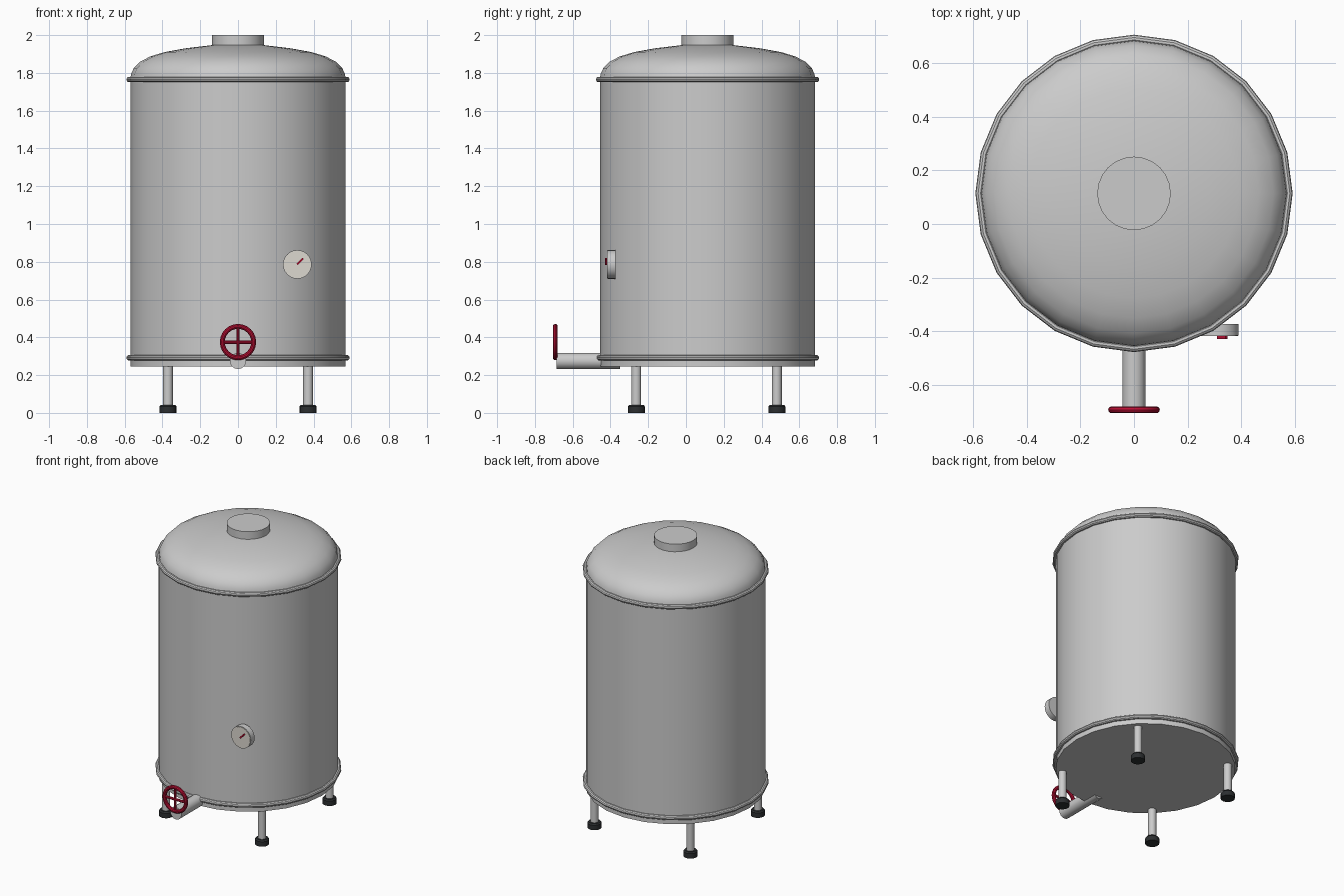
import bpy
from math import pi, radians, cos, sin

if "Cube" in bpy.data.objects:
    bpy.data.objects.remove(bpy.data.objects["Cube"])

CY = 0.114          # tank axis, offset in y
SIDES = 24


def material(name, rgb):
    m = bpy.data.materials.new(name)
    m.diffuse_color = (*rgb, 1)
    m.use_nodes = True
    m.node_tree.nodes["Principled BSDF"].inputs["Base Color"].default_value = m.diffuse_color
    return m


RED = material("red", (0.5, 0.005, 0.035))
BLACK = material("black_rubber", (0.025, 0.028, 0.03))
CREAM = material("cream", (0.72, 0.69, 0.63))


def finish(name, mat=None):
    ob = bpy.context.object
    ob.name = name
    if mat:
        ob.data.materials.append(mat)
    bpy.ops.object.shade_smooth_by_angle(angle=radians(35))
    return ob


def cyl(name, r, depth, loc, rot=(0, 0, 0), n=16, mat=None):
    bpy.ops.mesh.primitive_cylinder_add(vertices=n, radius=r, depth=depth, location=loc, rotation=rot)
    return finish(name, mat)


def torus(name, major, minor, loc, rot=(0, 0, 0), n=24, mat=None):
    bpy.ops.mesh.primitive_torus_add(major_radius=major, minor_radius=minor, major_segments=n,
                                     minor_segments=10, location=loc, rotation=rot)
    return finish(name, mat)


def lathe(name, profile, loc, n, mat=None):
    # profile runs from outer bottom to the inner top; ends are capped
    verts = [(r * cos(2 * pi * i / n), r * sin(2 * pi * i / n), z) for r, z in profile for i in range(n)]
    faces = [(k * n + i, k * n + (i + 1) % n, (k + 1) * n + (i + 1) % n, (k + 1) * n + i)
             for k in range(len(profile) - 1) for i in range(n)]
    last = (len(profile) - 1) * n
    faces += [tuple(reversed(range(n))), tuple(range(last, last + n))]
    me = bpy.data.meshes.new(name)
    me.from_pydata(verts, [], faces)
    ob = bpy.data.objects.new(name, me)
    bpy.context.collection.objects.link(ob)
    ob.location = loc
    bpy.ops.object.select_all(action='DESELECT')
    ob.select_set(True)
    bpy.context.view_layer.objects.active = ob
    return finish(name, mat)


# Tank shell, domed lid and filler neck
cyl("tank_body", 0.57, 1.53, (0, CY, 1.01), n=SIDES)
lathe("domed_lid", [(0.57, 1.77), (0.566, 1.795), (0.552, 1.825), (0.52, 1.858), (0.465, 1.887),
                    (0.39, 1.91), (0.28, 1.93), (0.137, 1.947)], (0, CY, 0), SIDES)
cyl("filler_neck", 0.137, 0.07, (0, CY, 1.965), n=SIDES)

# Seam rings
for label, z in (("lower", 0.292), ("upper", 1.765)):
    torus(label + "_seam_ring", 0.576, 0.015, (0, CY, z), n=SIDES)

# Four legs with rubber feet
for sx, side in ((-1, "left"), (1, "right")):
    for y, end in ((-0.263, "front"), (0.481, "back")):
        x = sx * 0.371
        cyl(f"{end}_{side}_leg", 0.026, 0.23, (x, y, 0.145))
        lathe(f"{end}_{side}_foot", [(0.045, 0), (0.045, 0.034), (0.038, 0.043)], (x, y, 0), 16, BLACK)

# Outlet pipe and valve wheel
FRONT = (pi / 2, 0, 0)
cyl("outlet_pipe", 0.043, 0.335, (0, -0.518, 0.275), FRONT)
WHEEL = (0, -0.692, 0.375)
torus("valve_wheel_rim", 0.083, 0.013, WHEEL, FRONT, mat=RED)
cyl("valve_wheel_upright_spoke", 0.009, 0.166, WHEEL, n=8, mat=RED)
cyl("valve_wheel_level_spoke", 0.009, 0.166, WHEEL, (0, pi / 2, 0), n=8, mat=RED)

# Pressure gauge
cyl("gauge_case", 0.076, 0.042, (0.314, -0.394, 0.786), FRONT, n=24)
cyl("gauge_face", 0.073, 0.006, (0.314, -0.415, 0.786), FRONT, n=24, mat=CREAM)
bpy.ops.mesh.primitive_cube_add(size=1, location=(0.329, -0.423, 0.802), rotation=(0, radians(45), 0))
bpy.context.object.scale = (0.01, 0.01, 0.044)
finish("gauge_needle", RED)
